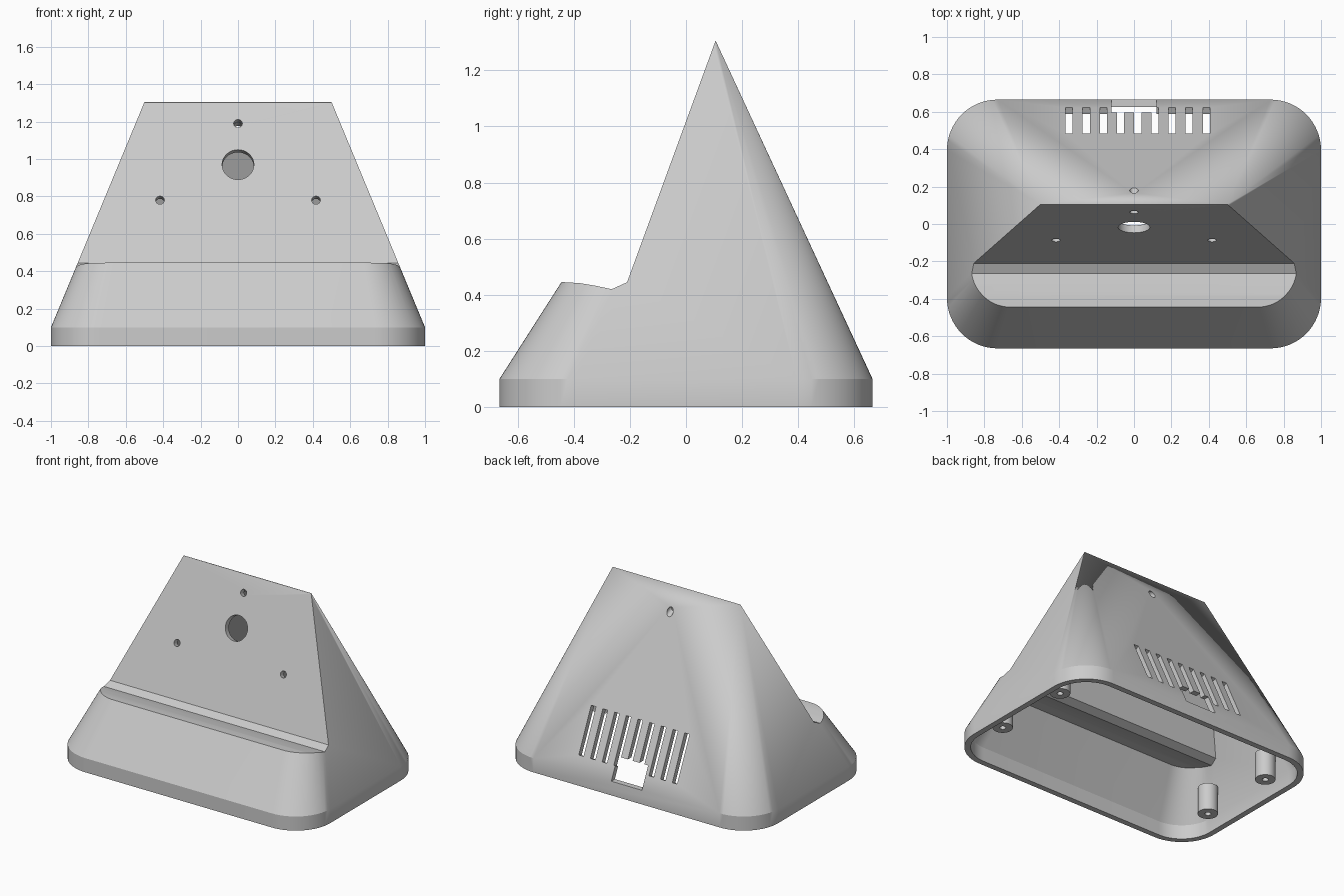
import bpy, bmesh, math
from mathutils import Vector, Matrix

cube = bpy.data.objects.get("Cube")
if cube:
    bpy.data.objects.remove(cube, do_unlink=True)

grey = bpy.data.materials.new("light_grey_plastic")
grey.use_nodes = True
grey.diffuse_color = (0.6, 0.6, 0.6, 1)
grey.node_tree.nodes["Principled BSDF"].inputs["Base Color"].default_value = (0.6, 0.6, 0.6, 1)


def to_object(bm, name):
    bmesh.ops.recalc_face_normals(bm, faces=bm.faces)
    mesh = bpy.data.meshes.new(name)
    bm.to_mesh(mesh)
    bm.free()
    mesh.materials.append(grey)
    ob = bpy.data.objects.new(name, mesh)
    bpy.context.collection.objects.link(ob)
    return ob


def tapered_hull(name, hx, hy, radius, bottom, apex_x, apex_y, apex_z):
    """Rounded rectangular base tapering to a straight ridge."""
    bm = bmesh.new()
    steps = 16
    for sx in (-1, 1):
        for sy in (-1, 1):
            for i in range(steps + 1):
                a = math.pi / 2 * i / steps
                x = sx * (hx - radius + radius * math.cos(a))
                y = sy * (hy - radius + radius * math.sin(a))
                for z in (bottom, 0.1):
                    bm.verts.new((x, y, z))
        bm.verts.new((sx * apex_x, apex_y, apex_z))
    bmesh.ops.convex_hull(bm, input=bm.verts)
    bmesh.ops.dissolve_limit(bm, angle_limit=0.003, verts=bm.verts, edges=bm.edges)
    return to_object(bm, name)


def side_prism(name, profile, half_width, centre=0):
    """Extrude a (y, z) profile along x."""
    bm = bmesh.new()
    face = bm.faces.new([bm.verts.new((centre - half_width, y, z)) for y, z in profile])
    new = bmesh.ops.extrude_face_region(bm, geom=[face])["geom"]
    bmesh.ops.translate(bm, vec=(2 * half_width, 0, 0),
                        verts=[v for v in new if isinstance(v, bmesh.types.BMVert)])
    return to_object(bm, name)


def cylinder(name, start, direction, radius, length, segments=32):
    d = Vector(direction).normalized()
    turn = Vector((0, 0, 1)).rotation_difference(d).to_matrix().to_4x4()
    bm = bmesh.new()
    bmesh.ops.create_cone(bm, cap_ends=True, segments=segments, radius1=radius, radius2=radius,
                          depth=length, matrix=Matrix.Translation(Vector(start) + d * length / 2) @ turn)
    return to_object(bm, name)


def combine(target, tool, operation="DIFFERENCE"):
    """Apply a boolean and remove its tool."""
    mod = target.modifiers.new("cut", "BOOLEAN")
    mod.operation, mod.solver, mod.object = operation, "EXACT", tool
    deps = bpy.context.evaluated_depsgraph_get()
    mesh = bpy.data.meshes.new_from_object(target.evaluated_get(deps))
    target.modifiers.clear()
    target.data = mesh
    bpy.data.objects.remove(tool, do_unlink=True)


# Profile of the sloping panel and the hollowed ledge in front of it
ledge = [(-0.21, 0.445), (-0.265, 0.42), (-0.32, 0.432), (-0.38, 0.442), (-0.45, 0.446)]
slope = Vector((0, 0.344, 0.939))
inward = Vector((0, 0.939, -0.344))


def panel_cutter(dy, dz):
    profile = [(y + dy, z + dz) for y, z in ledge]
    y, z = profile[0]
    top = (y + slope.y * 1.1, z + slope.z * 1.1)
    return side_prism("panel_cutter", profile + [(-1, profile[-1][1]), (-1, top[1]), top], 1.3)


# Outer body and its hollow
body = tapered_hull("stand_body", 1, 0.665, 0.27, 0, 0.5, 0.106, 1.305)
combine(body, panel_cutter(0, 0))
hollow = tapered_hull("hollow", 0.96, 0.625, 0.23, -0.05, 0.49, 0.098, 1.225)
combine(hollow, panel_cutter(0.03, -0.04))
combine(body, hollow)

# Cable hole and screw holes drilled square to the panel
for x, z, radius, depth in ((0, 0.97, 0.085, 0.12), (0, 1.19, 0.023, 0.3),
                            (0.417, 0.78, 0.023, 0.12), (-0.417, 0.78, 0.023, 0.12)):
    y = -0.21 + (z - 0.445) * slope.y / slope.z
    start = Vector((x, y, z)) - inward * 0.05
    combine(body, cylinder("drill", start, inward, radius, depth + 0.05))

# Ventilation slots, cut square to the back slope
back_slope = Vector((0, -0.421, 0.907))
back_out = Vector((0, 0.907, 0.421))
middle = Vector((0, 0.552, 0.343))
for i in range(9):
    corners = [middle + back_slope * a * 0.165 + back_out * b
               for a, b in ((-1, -0.07), (1, -0.07), (1, 0.05), (-1, 0.05))]
    combine(body, side_prism("slot", [(c.y, c.z) for c in corners], 0.019, 0.02 + (i - 4) * 0.0917))

# Socket opening at the foot of the back
combine(body, side_prism("socket", [(0.5, 0.1), (0.75, 0.1), (0.75, 0.25), (0.5, 0.25)], 0.12))

# Screw posts inside the corners
posts = []
for sx in (-1, 1):
    for sy in (-1, 1):
        side = ("left" if sx > 0 else "right") + ("_back" if sy > 0 else "_front")
        post = cylinder("screw_post_" + side, (sx * 0.855, sy * 0.285, 0.05), (0, 0, 1), 0.065, 0.19)
        combine(post, cylinder("drill", (sx * 0.855, sy * 0.285, 0), (0, 0, 1), 0.02, 0.2, 20))
        posts.append(post)

bpy.ops.object.select_all(action="DESELECT")
for ob in [body] + posts:
    ob.select_set(True)
bpy.context.view_layer.objects.active = body
bpy.ops.object.shade_smooth_by_angle(angle=math.radians(25))
